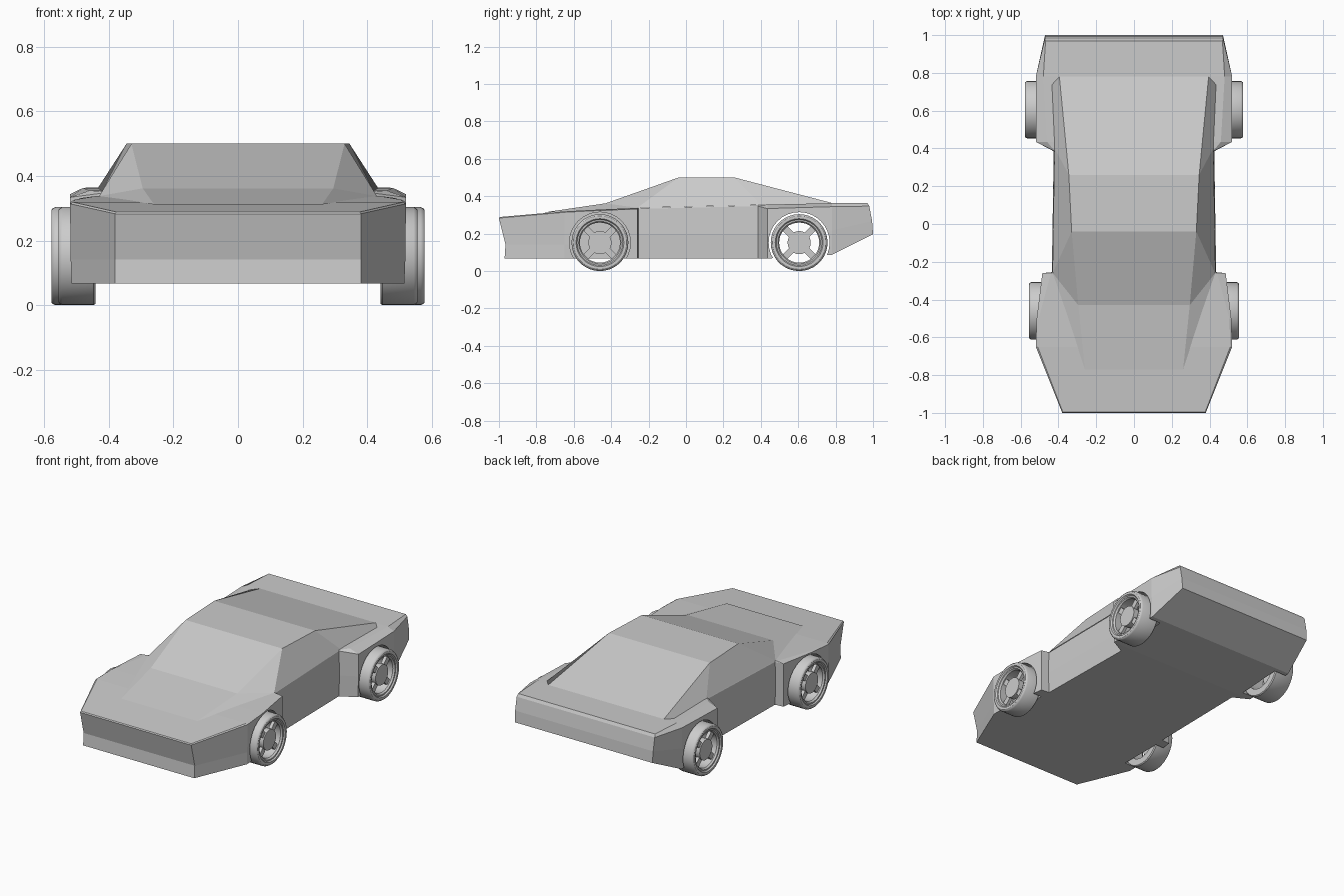
import bpy, bmesh, math
from mathutils import Matrix, Vector

if "Cube" in bpy.data.objects:
    bpy.data.objects.remove(bpy.data.objects["Cube"])


def finish(name, bm, mirror=True):
    bmesh.ops.remove_doubles(bm, verts=bm.verts[:], dist=0.0005)
    bmesh.ops.recalc_face_normals(bm, faces=bm.faces[:])
    mesh = bpy.data.meshes.new(name)
    bm.to_mesh(mesh)
    bm.free()
    ob = bpy.data.objects.new(name, mesh)
    bpy.context.collection.objects.link(ob)
    bpy.ops.object.select_all(action='DESELECT')
    bpy.context.view_layer.objects.active = ob
    ob.select_set(True)
    if mirror:
        ob.modifiers.new("mirror", 'MIRROR')
    return ob


def loft(name, rows):
    bm = bmesh.new()
    grid = [[bm.verts.new(p) for p in row] for row in rows]
    for a, b in zip(grid, grid[1:]):
        for i in range(len(a) - 1):
            bm.faces.new((a[i], a[i + 1], b[i + 1], b[i]))
    return finish(name, bm)


# Body half-sections: sill, side crease, edge, shoulder
sections = [
    [(.38, -.97, .07), (.38, -.965, .145), (.38, -1, .286), (.377, -.995, .292)],
    [(.515, -.65, .07), (.518, -.65, .145), (.52, -.65, .317), (.51, -.65, .322)],
    [(.51, -.50, .07), (.515, -.50, .145), (.515, -.50, .325), (.505, -.50, .33)],
    [(.485, -.26, .07), (.485, -.26, .145), (.485, -.26, .335), (.44, -.26, .341)],
    [(.43, -.255, .07), (.435, -.255, .2), (.431, -.255, .335), (.428, -.255, .34)],
    [(.42, .385, .07), (.425, .385, .2), (.421, .385, .35), (.418, .385, .355)],
    [(.515, .435, .07), (.52, .435, .2), (.52, .435, .337), (.46, .435, .358)],
    [(.515, .78, .09), (.52, .78, .22), (.52, .78, .347), (.48, .78, .366)],
    [(.47, 1, .20), (.472, .995, .27), (.472, .98, .35), (.468, .97, .367)],
]
rows = [[(0, *s[0][1:])] + s + [(0, *s[-1][1:])] for s in sections]
# centreline rows close the nose and tail
rows = [[(0, y, z) for x, y, z in rows[0]]] + rows + [[(0, y, z) for x, y, z in rows[-1]]]
body = loft("body", rows)

# Wheel arches cut out of the body
FRONT, REAR, WELL = -.46, .605, .435
bm = bmesh.new()
for side in (-1, 1):
    for y in (FRONT, REAR):
        bmesh.ops.create_cone(
            bm, cap_ends=True, segments=32, radius1=.163, radius2=.163, depth=.3,
            matrix=Matrix.Translation((side * (WELL + .15), y, .155)) @ Matrix.Rotation(math.pi / 2, 4, 'Y'))
cutter = finish("arch_cutter", bm, mirror=False)
cutter.hide_render = True
cut = body.modifiers.new("arches", 'BOOLEAN')
cut.object = cutter
cut.operation = 'DIFFERENCE'
cut.solver = 'EXACT'
bpy.context.view_layer.objects.active = body
for name in ("mirror", "arches"):
    bpy.ops.object.modifier_apply(modifier=name)
bpy.data.objects.remove(cutter)

# Rear wells are open into the hollow body
bm = bmesh.new()
bm.from_mesh(body.data)
caps = [f for f in bm.faces
        if all(abs(abs(v.co.x) - WELL) < .001 and v.co.y > .4 for v in f.verts)]
bmesh.ops.delete(bm, geom=caps, context='FACES')
bm.to_mesh(body.data)
bm.free()

# Cabin: raised bonnet, windscreen, roof, rear slope
belt = (.43, -.26, .341)
cabin = [
    [(.26, -.77, .315), (.26, -.77, .315)],
    [(.295, -.43, .365), belt],
    [(.33, -.04, .503), belt],
    [(.345, .26, .503), (.42, .40, .356)],
    [(.395, .78, .367), (.435, .74, .364)],
]
loft("cabin", [[(0, *r[0][1:])] + r for r in cabin])


# Wheels: lathed tyre and rim, hub and spokes
def wheel_pair(name, outer, width, y):
    centre = Vector((outer, y, .155))
    profile = [(.012, .152), (.003, .147), (0, .142), (0, .128), (.008, .122), (.008, .114),
               (.018, .107), (width, .107), (width, .147), (width - .006, .152)]
    bm = bmesh.new()
    vs = [bm.verts.new(centre + Vector((-d, 0, r))) for d, r in profile]
    edges = [bm.edges.new((vs[i - 1], vs[i])) for i in range(len(vs))]
    bmesh.ops.spin(bm, geom=vs + edges, cent=centre, axis=(1, 0, 0),
                   angle=2 * math.pi, steps=36, use_merge=True)
    bmesh.ops.create_cone(
        bm, cap_ends=True, segments=24, radius1=.062, radius2=.062, depth=.035,
        matrix=Matrix.Translation(centre - Vector((.035, 0, 0))) @ Matrix.Rotation(math.pi / 2, 4, 'Y'))
    for k in range(4):
        m = (Matrix.Translation(centre - Vector((.035, 0, 0)))
             @ Matrix.Rotation(math.pi / 4 + k * math.pi / 2, 4, 'X')
             @ Matrix.Translation((0, 0, .084)) @ Matrix.Diagonal((.02, .035, .054, 1)))
        bmesh.ops.create_cube(bm, size=1, matrix=m)
    finish(name, bm)
    bpy.ops.object.shade_smooth_by_angle(angle=math.radians(30))


wheel_pair("front_wheels", .556, .115, FRONT)
wheel_pair("rear_wheels", .578, .13, REAR)

# Rest the wheels on the ground
for ob in bpy.data.objects:
    ob.location.z -= .003
